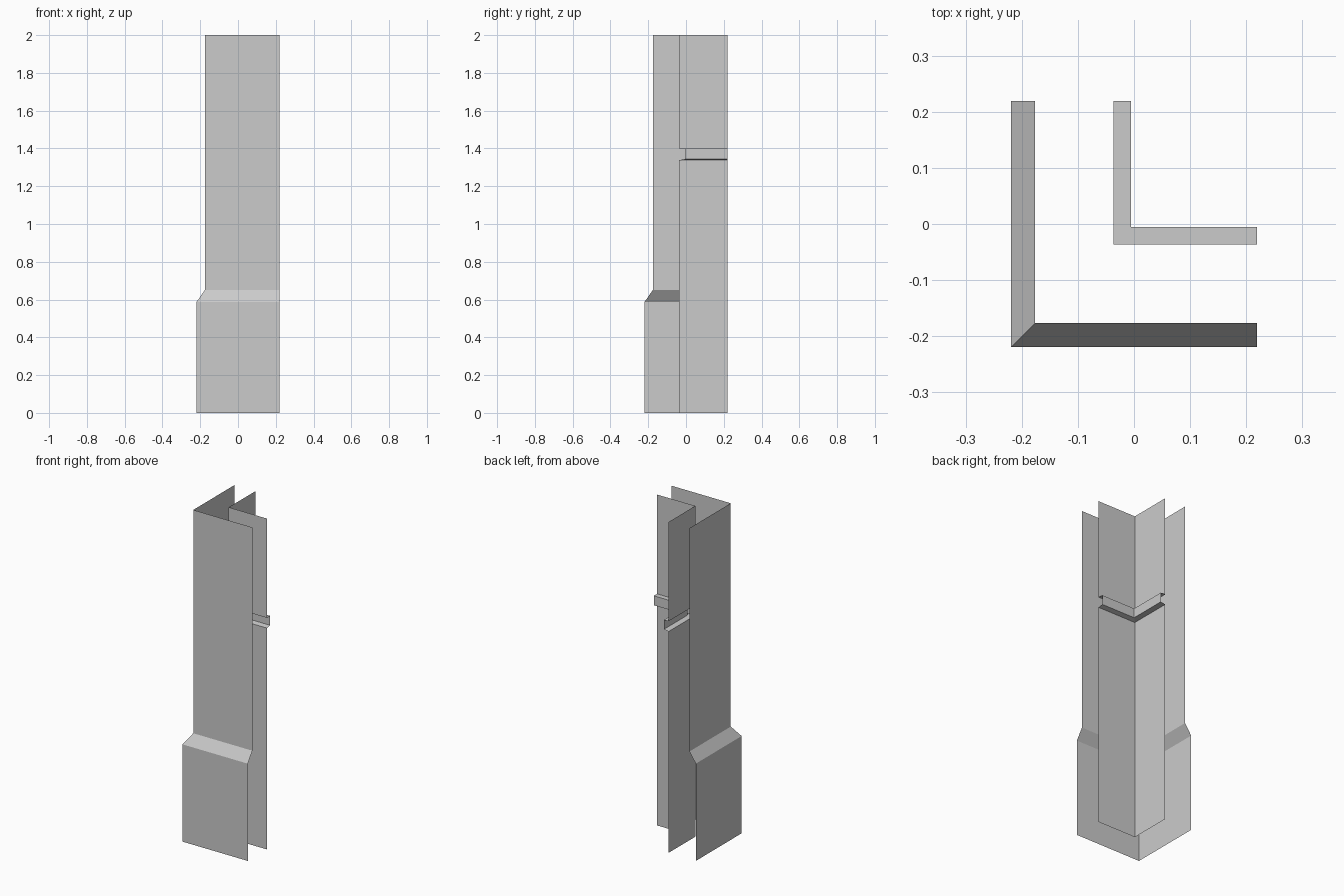
import bpy, bmesh

if "Cube" in bpy.data.objects:
    bpy.data.objects.remove(bpy.data.objects["Cube"])

END = 0.219  # where both walls stop on +x and +y


def corner_wall(name, profile, flip=False):
    """Sweep an (offset, z) profile around an L-shaped corner."""
    bm = bmesh.new()
    rows = []
    for o, z in profile:
        rows.append([bm.verts.new(p) for p in ((o, END, z), (o, o, z), (END, o, z))])
    for low, high in zip(rows, rows[1:]):
        for i in range(2):
            face = bm.faces.new((low[i], low[i + 1], high[i + 1], high[i]))
            if flip:
                face.normal_flip()
    mesh = bpy.data.meshes.new(name)
    bm.to_mesh(mesh)
    bm.free()
    obj = bpy.data.objects.new(name, mesh)
    bpy.context.collection.objects.link(obj)
    return obj


# Outside face: thicker plinth with a sloped top, then plain wall
corner_wall("outer_wall", [(-0.219, 0), (-0.219, 0.588), (-0.176, 0.65), (-0.176, 2)])

# Room-side face: plain wall with a raised rail
corner_wall("inner_wall", [(-0.0365, 0), (-0.0365, 1.338), (-0.0055, 1.343),
                           (-0.0055, 1.40), (-0.0365, 1.40), (-0.0365, 2)], flip=True)
